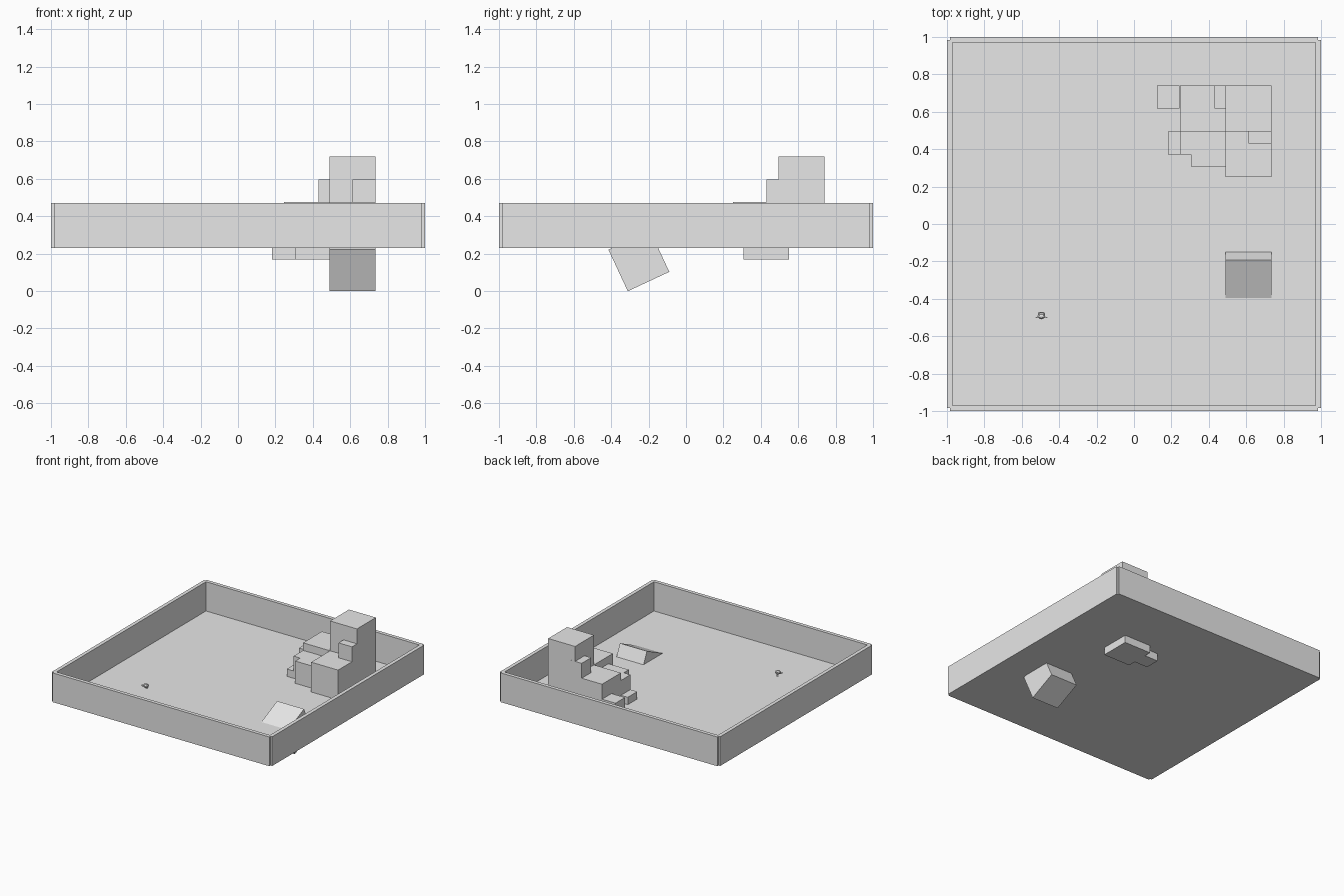
import bpy, math

if "Cube" in bpy.data.objects:
    bpy.data.objects.remove(bpy.data.objects["Cube"])

grey = bpy.data.materials.new("light grey")
grey.diffuse_color = (0.8, 0.8, 0.8, 1)
grey.use_nodes = True
grey.node_tree.nodes["Principled BSDF"].inputs["Base Color"].default_value = grey.diffuse_color

FLOOR = 0.23      # floor level
BIG = 0.245       # large block edge
SMALL = 0.1225    # small block edge


def box(name, centre, size, rot=(0, 0, 0)):
    bpy.ops.mesh.primitive_cube_add(size=1, location=centre, rotation=rot)
    ob = bpy.context.object
    ob.name = name
    ob.scale = size
    ob.data.materials.append(grey)
    return ob


def block(name, x, y, z, edge):
    """Cube placed by its lowest corner."""
    h = edge / 2
    return box(name, (x + h, y + h, z + h), (edge,) * 3)


# Thin floor sheet
bpy.ops.mesh.primitive_plane_add(size=1.97, location=(0, 0, FLOOR))
floor = bpy.context.object
floor.name = "floor"
floor.data.materials.append(grey)

# Four walls, leaving small notches at the outer corners
for s, side in ((-1, "low"), (1, "high")):
    box("wall_x_" + side, (s * 0.985, 0, 0.35), (0.03, 1.97, 0.24))
    box("wall_y_" + side, (0, s * 0.985, 0.35), (1.97, 0.03, 0.24))

# Large blocks of the pile
block("tower_lower", 0.49, 0.495, FLOOR, BIG)
block("tower_upper", 0.49, 0.495, FLOOR + BIG, BIG)
block("front_block", 0.49, 0.25, FLOOR, BIG)
block("left_block", 0.245, 0.495, FLOOR, BIG)
block("sunken_block", 0.305, 0.307, 0.168, BIG)

# Small blocks used as steps
block("step_front_top", 0.613, 0.43, FLOOR + BIG, SMALL)
block("step_left_top", 0.43, 0.618, FLOOR + BIG, SMALL)
block("step_left_floor", 0.122, 0.618, FLOOR, SMALL)
block("step_sunken_low", 0.183, 0.372, 0.168, SMALL)
block("step_sunken_high", 0.245, 0.372, 0.29, SMALL)

# Tilted block forming a ramp through the floor
box("ramp_block", (0.6125, -0.252, 0.162), (BIG,) * 3, (math.radians(25), 0, 0))

# Tiny eared head hovering over the floor
bpy.ops.mesh.primitive_monkey_add(size=2, location=(-0.495, -0.49, 0.295),
                                  rotation=(0, 0, math.pi))
head = bpy.context.object
head.name = "tiny_head"
head.scale = (0.023,) * 3
head.data.materials.append(grey)
